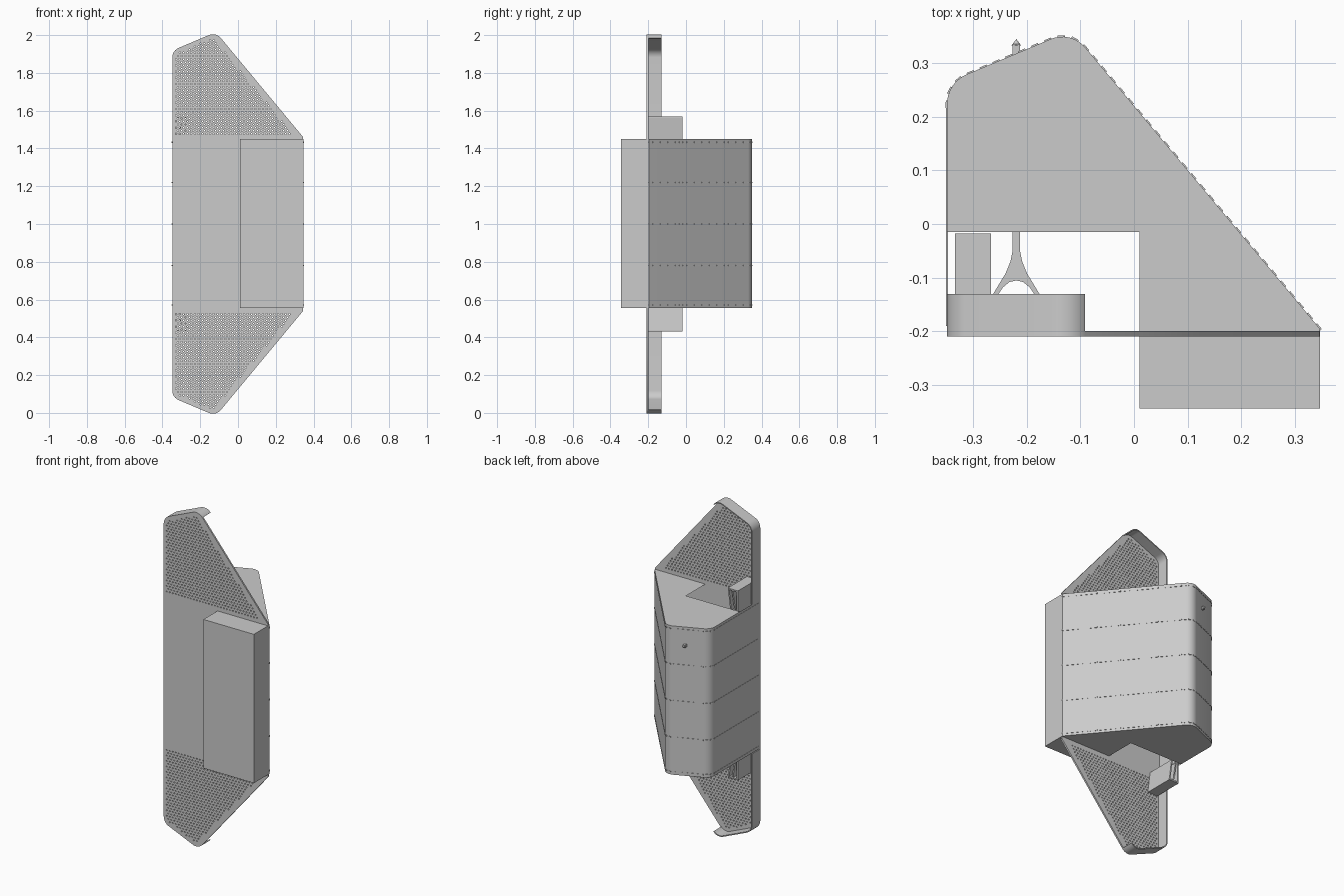
import bpy, bmesh, math
from mathutils import Vector

if "Cube" in bpy.data.objects:
    bpy.data.objects.remove(bpy.data.objects["Cube"])

Z0, Z1 = 0.555, 1.45          # body bottom / top


def finish(name, bm, smooth=True):
    bmesh.ops.remove_doubles(bm, verts=bm.verts, dist=1e-5)
    bmesh.ops.recalc_face_normals(bm, faces=bm.faces)
    me = bpy.data.meshes.new(name)
    bm.to_mesh(me)
    bm.free()
    ob = bpy.data.objects.new(name, me)
    bpy.context.collection.objects.link(ob)
    if smooth:
        bpy.ops.object.select_all(action='DESELECT')
        ob.select_set(True)
        bpy.context.view_layer.objects.active = ob
        bpy.ops.object.shade_smooth_by_angle(angle=math.radians(30))
    return ob


def fillet(prev, p, nxt, r, n=8):
    """Points of a rounded corner at p."""
    prev, p, nxt = Vector(prev), Vector(p), Vector(nxt)
    a, b = (prev - p).normalized(), (nxt - p).normalized()
    half = a.angle(b) / 2
    t = r / math.tan(half)
    c = p + (a + b).normalized() * r / math.sin(half)
    v0, v1 = p + a * t - c, p + b * t - c
    return [tuple(c + v0.lerp(v1, i / n).normalized() * r) for i in range(n + 1)]


def in_xy(u, v, w):
    return (u, v, w)


def in_xz(u, v, w):
    return (u, w, v)


def prism(bm, pts, lo, hi, put):
    """Closed prism from a 2D outline."""
    a = [bm.verts.new(put(u, v, lo)) for u, v in pts]
    b = [bm.verts.new(put(u, v, hi)) for u, v in pts]
    bm.faces.new(a)
    bm.faces.new(b[::-1])
    for i in range(len(a)):
        j = (i + 1) % len(a)
        bm.faces.new((a[i], a[j], b[j], b[i]))


def strip(bm, p, q, th, lo, hi, put):
    """Thin slat between two 2D points."""
    p, q = Vector(p), Vector(q)
    d = (q - p).normalized()
    n = Vector((-d.y, d.x)) * th / 2
    prism(bm, [p + n, q + n, q - n, p - n], lo, hi, put)


def flip(pts):
    return [(x, 2 - z) for x, z in pts]


# front plate outline
left, peak, tip = (-0.348, 1.918), (-0.117, 2.016), (0.345, 1.46)
round_left = fillet((-0.348, 1), left, peak, 0.055)
round_peak = fillet(left, peak, tip, 0.055)
upper = round_left + round_peak + [tip]
outline = upper + flip(upper)[::-1]

# perforations in both ends of the plate
holes = []
row, z = 0, 1.477
while z < 2:
    x = -0.328 + (row % 2) * 0.01
    while x < 0.3:
        if z < left[1] + 0.42 * (x + 0.348) - 0.025 and z < 2.016 - 1.2 * (x + 0.117) - 0.05:
            holes += [(x, z), (x, 2 - z)]
        x += 0.02
    row, z = row + 1, z + 0.0165

# perforated front plate
cu = bpy.data.curves.new("front_plate_curve", 'CURVE')
cu.dimensions, cu.fill_mode, cu.extrude = '2D', 'BOTH', 0.005


def add_loop(pts):
    s = cu.splines.new('POLY')
    s.points.add(len(pts) - 1)
    for sp, (u, v) in zip(s.points, pts):
        sp.co = (u, v, 0, 1)
    s.use_cyclic_u = True


add_loop(outline)
for hx, hz in holes:
    add_loop([(hx + 0.0042 * math.cos(k * math.pi / 3), hz + 0.0042 * math.sin(k * math.pi / 3))
              for k in range(6)])
plate = bpy.data.objects.new("front_plate", cu)
plate.rotation_euler = (math.pi / 2, 0, 0)
plate.location = (0, -0.204, 0)
bpy.context.collection.objects.link(plate)
bpy.ops.object.select_all(action='DESELECT')
plate.select_set(True)
bpy.context.view_layer.objects.active = plate
bpy.ops.object.convert(target='MESH')

# folded lips around both plate ends
for name, f in (("upper_lip", lambda p: p), ("lower_lip", flip)):
    bm = bmesh.new()
    outer = [(-0.348, Z1)] + round_left + round_peak
    inner = []
    for i, p in enumerate(outer):
        d = Vector(outer[min(i + 1, len(outer) - 1)]) - Vector(outer[max(i - 1, 0)])
        n = Vector((d.y, -d.x)).normalized() * 0.006
        inner.append((p[0] + n.x, p[1] + n.y))
    prism(bm, f(outer + inner[::-1]), -0.209, -0.13, in_xz)
    finish(name, bm)

# sheet body: outer wall plus two caps with a channel cut-out
bl, bk, br = (-0.348, 0.263), (-0.117, 0.36), (0.346, -0.195)
back = (fillet((-0.348, -0.2), bl, bk, 0.06) + fillet(bl, bk, br, 0.055) + [br])
cap = [(-0.348, -0.015)] + back + [(0.346, -0.343), (0.01, -0.343), (0.01, -0.2), (0.01, -0.015)]
wall = [(-0.348, -0.2)] + cap[:-1]
bm = bmesh.new()
for p, q in zip(wall, wall[1:]):
    bm.faces.new([bm.verts.new(c) for c in ((*p, Z0), (*q, Z0), (*q, Z1), (*p, Z1))])
for z in (Z0, Z1):
    bm.faces.new([bm.verts.new((*p, z)) for p in cap])
finish("body_shell", bm)

# raised stitched seams round the body
bm = bmesh.new()
path = [Vector(p) for p in [(-0.348, -0.19)] + back]
for z in (0.572, 0.78, 1.0, 1.22, 1.433):
    carry = 0.0
    for k, (p, q) in enumerate(zip(path, path[1:])):
        d = q - p
        length = d.length
        d.normalize()
        if k == 0:                       # continuous line on the flat side
            strip(bm, p, q, 0.003, z - 0.002, z + 0.002, in_xy)
            continue
        s = carry
        while s < length:
            c = p + d * s
            strip(bm, c - d * 0.007, c + d * 0.007, 0.005, z - 0.003, z + 0.003, in_xy)
            s += 0.026
        carry = s - length
finish("seam_stitches", bm, False)

# spring clips at both ends of the channel
clip = [((-0.329, 1.43), (-0.329, 1.57)), ((-0.333, 1.566), (-0.266, 1.566)),
        ((-0.27, 1.568), (-0.286, 1.44)), ((-0.296, 1.566), (-0.313, 1.45))]
for name, f in (("upper_clip", lambda p: p), ("lower_clip", flip)):
    bm = bmesh.new()
    for seg in clip:
        p, q = f(seg)
        strip(bm, p, q, 0.008, -0.2, -0.018, in_xz)
    finish(name, bm, False)

# forked locking pin through the back wall
bm = bmesh.new()
side = [(0.007, 0.335), (0.007, -0.05), (0.011, -0.07), (0.02, -0.092), (0.043, -0.13), (0.07, -0.2),
        (0.058, -0.2), (0.033, -0.13), (0.025, -0.118), (0.013, -0.108)]
pts = side + [(0, -0.105)] + [(-x, y) for x, y in side[::-1]]
prism(bm, [(x - 0.219, y) for x, y in pts], 1.332, 1.348, in_xy)
finish("locking_pin", bm)
bpy.ops.mesh.primitive_cone_add(vertices=12, radius1=0.009, radius2=0, depth=0.012,
                                location=(-0.219, 0.338, 1.34), rotation=(-math.pi / 2, 0, 0))
bpy.context.object.name = "locking_pin_tip"
